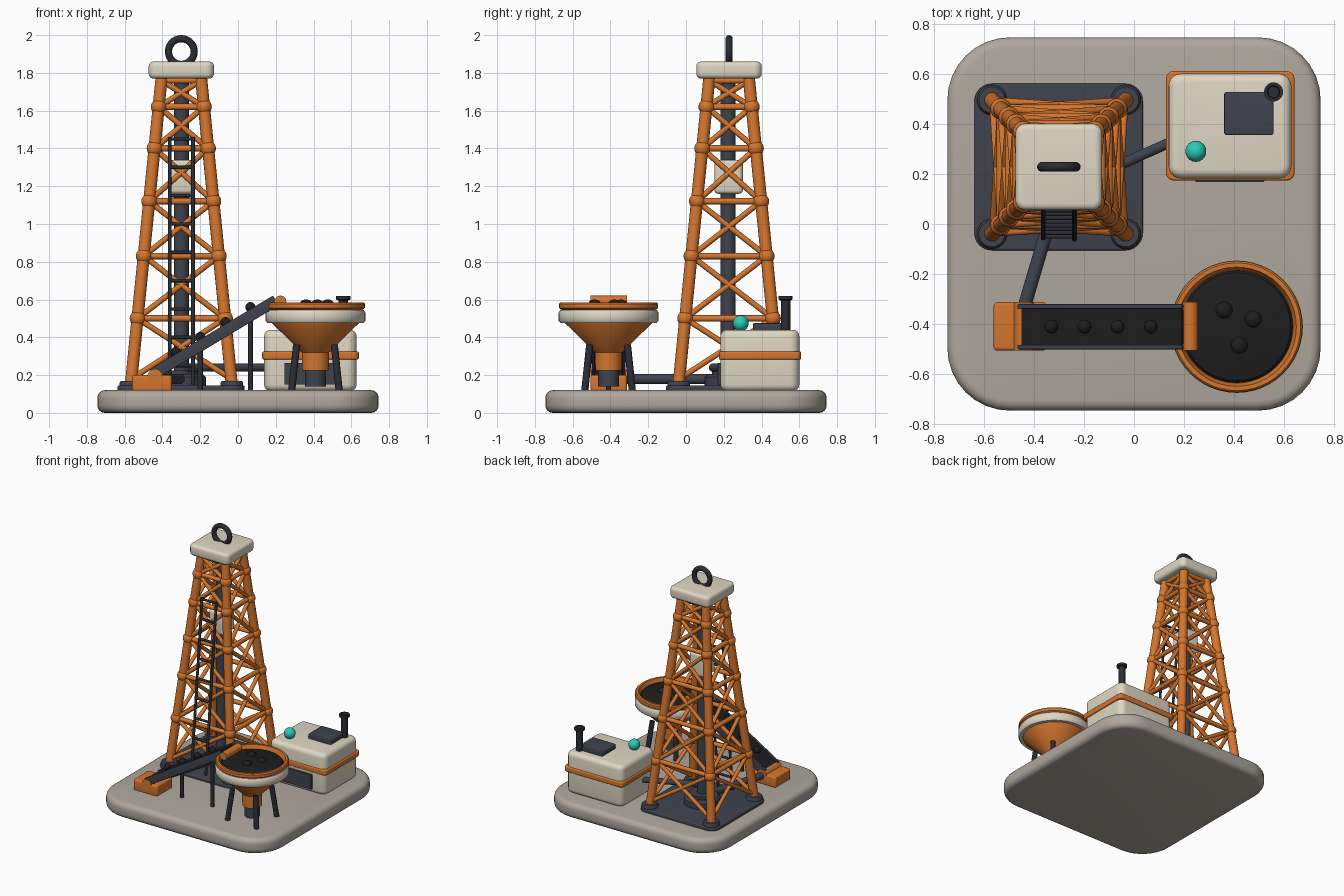
import bpy, bmesh, math
from mathutils import Vector, Matrix

if "Cube" in bpy.data.objects:
    bpy.data.objects.remove(bpy.data.objects["Cube"])


def mat(name, rgb):
    m = bpy.data.materials.new(name)
    m.diffuse_color = (*rgb, 1)
    m.use_nodes = True
    m.node_tree.nodes["Principled BSDF"].inputs["Base Color"].default_value = m.diffuse_color
    return m


STONE = mat("warm_stone", (0.43, 0.39, 0.34))
CREAM = mat("cream_paint", (0.74, 0.68, 0.55))
ORANGE = mat("orange_paint", (0.66, 0.18, 0.027))
STEEL = mat("charcoal_steel", (0.050, 0.056, 0.075))
DARK = mat("dark_steel", (0.024, 0.026, 0.034))
COAL = mat("black_coal", (0.013, 0.013, 0.014))
TEAL = mat("teal_lamp", (0.02, 0.61, 0.48))


def finish(bm, name, material):
    me = bpy.data.meshes.new(name)
    bmesh.ops.recalc_face_normals(bm, faces=bm.faces)
    bm.to_mesh(me)
    bm.free()
    ob = bpy.data.objects.new(name, me)
    bpy.context.collection.objects.link(ob)
    me.materials.append(material)
    bpy.ops.object.select_all(action='DESELECT')
    ob.select_set(True)
    bpy.context.view_layer.objects.active = ob
    bpy.ops.object.shade_smooth_by_angle(angle=math.radians(40))
    return ob


def slab(name, material, x, y, z, corner, bevel):
    """Block with rounded plan corners and softened top and bottom edges."""
    bm = bmesh.new()
    pts = []
    for k, (sx, sy) in enumerate(((1, 1), (0, 1), (0, 0), (1, 0))):
        cx = x[sx] + (-corner if sx else corner)
        cy = y[sy] + (-corner if sy else corner)
        for i in range(9):
            a = math.pi / 2 * (k + i / 8)
            pts.append((cx + corner * math.cos(a), cy + corner * math.sin(a), z[0]))
    face = bm.faces.new([bm.verts.new(p) for p in pts])
    ext = bmesh.ops.extrude_face_region(bm, geom=[face])
    top = [v for v in ext['geom'] if isinstance(v, bmesh.types.BMVert)]
    bmesh.ops.translate(bm, verts=top, vec=(0, 0, z[1] - z[0]))
    if bevel:
        edges = [e for e in bm.edges if abs(e.verts[0].co.z - e.verts[1].co.z) < 1e-6]
        bmesh.ops.bevel(bm, geom=edges, offset=bevel, segments=4, profile=0.5, affect='EDGES')
    return finish(bm, name, material)


def rods(name, material, runs, sides=14):
    """Straight round bars; each run is (start, end, radius)."""
    bm = bmesh.new()
    for a, b, r in runs:
        a, b = Vector(a), Vector(b)
        d = b - a
        m = Matrix.Translation((a + b) / 2) @ d.to_track_quat('Z', 'Y').to_matrix().to_4x4()
        bmesh.ops.create_cone(bm, cap_ends=True, segments=sides, radius1=r, radius2=r,
                              depth=d.length, matrix=m)
    return finish(bm, name, material)


def balls(name, material, items, squash=1):
    bm = bmesh.new()
    for c, r in items:
        bmesh.ops.create_uvsphere(bm, u_segments=18, v_segments=12, radius=r,
                                  matrix=Matrix.Translation(c) @ Matrix.Diagonal((1, 1, squash, 1)))
    return finish(bm, name, material)


def lathe(name, material, centre, profile, n=48):
    """Revolve (radius, z) points around an upright axis."""
    bm = bmesh.new()
    rings = []
    for r, z in profile:
        count = n if r else 1
        rings.append([bm.verts.new((centre[0] + r * math.cos(math.tau * i / n),
                                    centre[1] + r * math.sin(math.tau * i / n), z))
                      for i in range(count)])
    for lo, hi in zip(rings, rings[1:]):
        for i in range(n):
            j = (i + 1) % n
            loop = [lo[i % len(lo)], lo[j % len(lo)], hi[j % len(hi)], hi[i % len(hi)]]
            bm.faces.new(list(dict.fromkeys(loop)))
    return finish(bm, name, material)


# Ground base and derrick plate
slab("base", STONE, (-0.745, 0.745), (-0.745, 0.745), (0, 0.12), 0.25, 0.04)
slab("derrick_plate", STEEL, (-0.637, 0.035), (-0.105, 0.56), (0.115, 0.145), 0.07, 0.008)

# Derrick legs, joints and bracing
TX, TY = -0.30, 0.228
SIGNS = ((-1, -1), (1, -1), (1, 1), (-1, 1))


def corner(k, z):
    o = 0.267 - 0.1 * (z - 0.15)
    return Vector((TX + SIGNS[k % 4][0] * o, TY + SIGNS[k % 4][1] * o, z))


levels = [0.18, 0.5, 0.83, 1.12, 1.4, 1.62, 1.76]
rods("derrick_legs", ORANGE, [(corner(k, 0.14), corner(k, 1.79), 0.032) for k in range(4)], 18)
balls("derrick_joints", ORANGE, [(corner(k, z), 0.042) for k in range(4) for z in levels[1:-1]])
braces = []
for k in range(4):
    for z in levels[1:]:
        braces.append((corner(k, z), corner(k + 1, z), 0.017))
    for lo, hi in zip(levels, levels[1:]):
        braces.append((corner(k, lo), corner(k + 1, hi), 0.015))
        braces.append((corner(k + 1, lo), corner(k, hi), 0.015))
rods("derrick_braces", ORANGE, braces, 10)
for k in range(4):
    c = corner(k, 0.15)
    lathe("leg_foot", STEEL, c, [(0, 0.14), (0.06, 0.14), (0.06, 0.16), (0.052, 0.17), (0, 0.17)], 24)

# Crown cap and lifting ring
slab("crown_cap", CREAM, (TX - 0.173, TX + 0.173), (TY - 0.173, TY + 0.173), (1.77, 1.86), 0.04, 0.025)
bpy.ops.mesh.primitive_torus_add(major_radius=0.068, minor_radius=0.019, major_segments=40, minor_segments=14,
                                 location=(TX, TY, 1.913), rotation=(math.pi / 2, 0, 0))
ring = bpy.context.object
ring.name = "lifting_ring"
ring.data.materials.append(DARK)
bpy.ops.object.shade_smooth_by_angle(angle=math.radians(40))

# Drill string, travelling block and wellhead
rods("drill_string", STEEL, [((TX, TY - 0.005, 0.14), (TX, TY - 0.005, 1.78), 0.04)], 24)
slab("travelling_block", CREAM, (TX - 0.065, TX + 0.065), (TY - 0.078, TY + 0.073), (1.16, 1.34), 0.025, 0.02)
lathe("wellhead", STEEL, (TX, TY), [(0, 0.14), (0.13, 0.14), (0.13, 0.19), (0.115, 0.205),
                                    (0.09, 0.205), (0.09, 0.225), (0, 0.225)], 32)

# Ladder leaning along the front face
def ladder(x, z):
    return Vector((x, -0.05 + 0.1 * (z - 0.25), z))


bars = [(ladder(x, 0.15), ladder(x, 1.46), 0.010) for x in (-0.362, -0.238)]
bars += [(ladder(-0.362, 0.25 + 0.15 * i), ladder(-0.238, 0.25 + 0.15 * i), 0.009) for i in range(9)]
rods("ladder", DARK, bars, 10)

# Pipes from the wellhead
rods("pipes", STEEL, [((-0.29, 0.17, 0.18), (-0.435, -0.32, 0.18), 0.027),
                      ((-0.27, 0.14, 0.24), (0.16, 0.333, 0.24), 0.021)], 18)

# Engine house
slab("engine_house", CREAM, (0.138, 0.628), (0.182, 0.60), (0.115, 0.44), 0.05, 0.035)
slab("engine_band", ORANGE, (0.128, 0.64), (0.174, 0.61), (0.283, 0.325), 0.03, 0.008)
slab("engine_vent", STEEL, (0.245, 0.52), (0.167, 0.19), (0.15, 0.265), 0.005, 0)
slab("roof_hatch", STEEL, (0.36, 0.557), (0.355, 0.527), (0.43, 0.475), 0.01, 0.006)
lathe("exhaust", DARK, (0.557, 0.527), [(0, 0.43), (0.025, 0.43), (0.025, 0.595), (0.038, 0.6), (0.038, 0.618),
                                        (0.025, 0.618), (0.022, 0.6), (0, 0.6)], 24)
balls("signal_lamp", TEAL, [((0.247, 0.29, 0.475), 0.042)])

# Hopper: funnel, band, spout, coal and legs
H = (0.41, -0.41)
lathe("hopper", ORANGE, H, [(0, 0.225), (0.07, 0.225), (0.072, 0.32), (0.23, 0.475), (0.248, 0.545), (0.262, 0.555),
                            (0.262, 0.577), (0.255, 0.585), (0.238, 0.585), (0.225, 0.55), (0, 0.54)])
lathe("hopper_band", CREAM, H, [(0.22, 0.477), (0.255, 0.477), (0.264, 0.488), (0.264, 0.532),
                                (0.255, 0.545), (0.22, 0.545)])
lathe("hopper_spout", STEEL, H, [(0, 0.14), (0.055, 0.14), (0.055, 0.23), (0, 0.23)], 24)
lathe("hopper_coal", COAL, H, [(0.228, 0.545), (0.215, 0.562), (0.15, 0.573), (0.08, 0.58), (0, 0.583)])
balls("coal_lumps", COAL, [((0.36, -0.344, 0.575), 0.034), ((0.475, -0.38, 0.575), 0.034),
                           ((0.42, -0.484, 0.575), 0.034)], 0.75)
rods("hopper_legs", DARK, [((H[0] + sx * 0.126, H[1] + sy * 0.126, 0.115),
                            (H[0] + sx * 0.1, H[1] + sy * 0.1, 0.36), 0.019) for sx, sy in SIGNS])

# Conveyor: sloped bed, side rails, belt, lumps and posts
def on_slope(ob):
    ob.matrix_world = Matrix.Translation((-0.125, -0.41, 0.40)) @ Matrix.Rotation(-math.atan(0.6), 4, 'Y')
    return ob


on_slope(slab("conveyor_bed", STEEL, (-0.38, 0.38), (-0.075, 0.075), (-0.025, 0.012), 0.01, 0))
on_slope(slab("conveyor_belt", COAL, (-0.378, 0.378), (-0.072, 0.072), (0.012, 0.02), 0.004, 0))
for s in (-1, 1):
    on_slope(slab("conveyor_rail", STEEL, (-0.38, 0.38), (s * 0.081 - 0.009, s * 0.081 + 0.009),
                  (-0.03, 0.03), 0.006, 0.004))
balls("belt_lumps", COAL, [((x, -0.41, 0.52 + 0.6 * x), 0.027) for x in (-0.33, -0.198, -0.066, 0.066)])
rods("conveyor_posts", DARK, [((x, -0.41, 0.115), (x, -0.41, 0.47 + 0.6 * x), 0.014) for x in (-0.2, 0.066)])
rods("conveyor_rollers", ORANGE, [((x, -0.505, z), (x, -0.312, z), r)
                                  for x, z, r in ((0.225, 0.59, 0.031), (-0.44, 0.19, 0.04))], 20)
slab("conveyor_tail", ORANGE, (-0.56, -0.35), (-0.505, -0.312), (0.115, 0.2), 0.015, 0.012)
